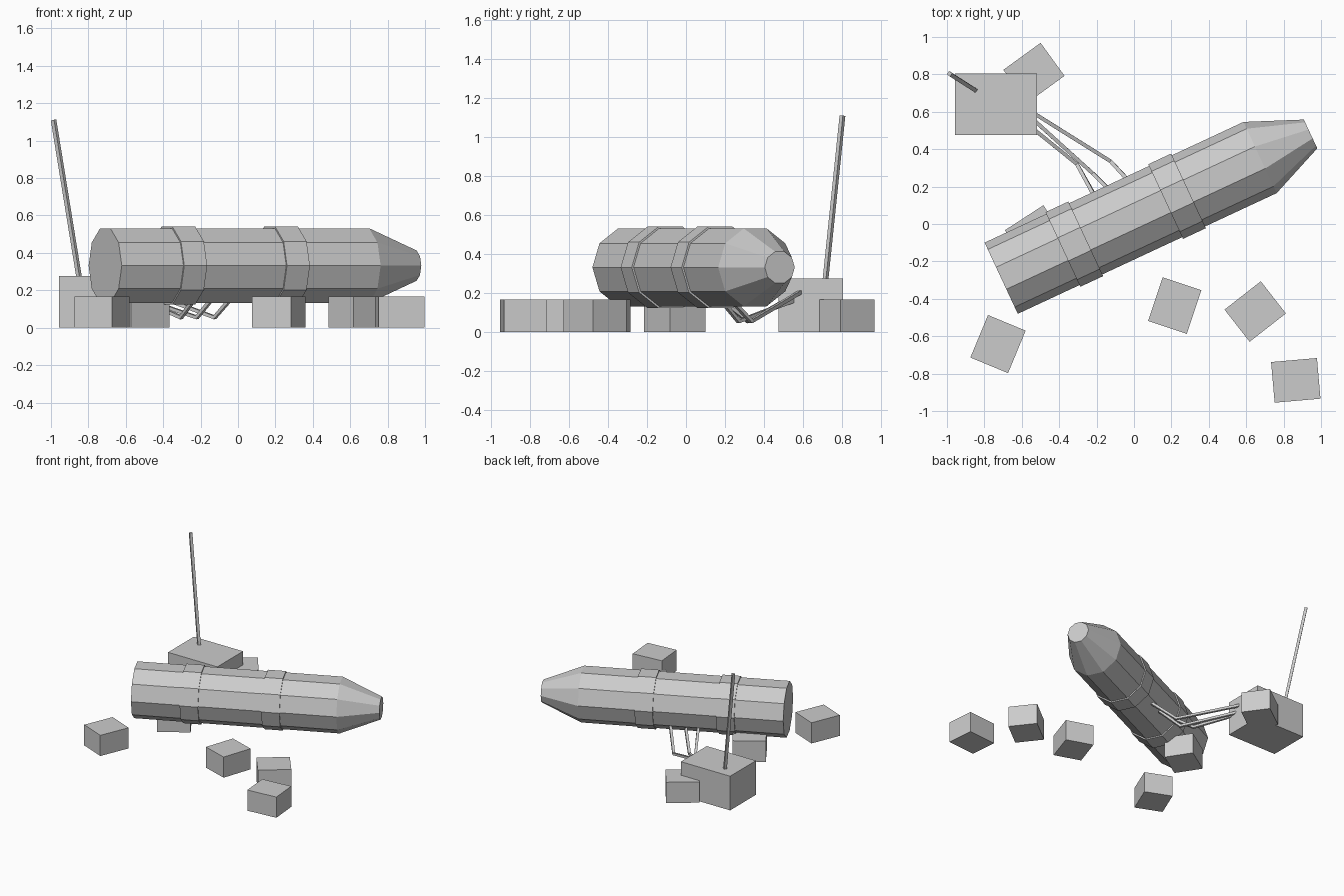
import bpy, bmesh, math
from mathutils import Vector, Matrix

if "Cube" in bpy.data.objects:
    bpy.data.objects.remove(bpy.data.objects["Cube"])


def make_object(name, bm):
    bmesh.ops.recalc_face_normals(bm, faces=bm.faces)
    mesh = bpy.data.meshes.new(name)
    bm.to_mesh(mesh)
    bm.free()
    obj = bpy.data.objects.new(name, mesh)
    bpy.context.collection.objects.link(obj)
    return obj


def box(name, cx, cy, size, angle=0.0):
    """Box resting on the ground, turned about z."""
    bm = bmesh.new()
    bmesh.ops.create_cube(bm, size=1)
    bm.transform(Matrix.Translation((cx, cy, size[2] / 2))
                 @ Matrix.Rotation(math.radians(angle), 4, 'Z')
                 @ Matrix.Diagonal((*size, 1)))
    return make_object(name, bm)


def lathe(name, profile, sides, matrix):
    """Closed solid of (distance, radius) rings along local x."""
    bm = bmesh.new()
    rings = []
    for d, r in profile:
        rings.append([bm.verts.new((d, r * math.cos(2 * math.pi * i / sides),
                                    r * math.sin(2 * math.pi * i / sides)))
                      for i in range(sides)])
    for a, b in zip(rings, rings[1:]):
        for i in range(sides):
            j = (i + 1) % sides
            bm.faces.new((a[i], a[j], b[j], b[i]))
    bm.faces.new(rings[0])
    bm.faces.new(rings[-1])
    bm.transform(matrix)
    return make_object(name, bm)


def rod(name, points, radius, sides=4):
    """Thin bent rod following the points, capped at both ends."""
    pts = [Vector(p) for p in points]
    bm = bmesh.new()
    rings = []
    for k, p in enumerate(pts):
        before = (p - pts[k - 1]).normalized() if k else Vector()
        after = (pts[k + 1] - p).normalized() if k < len(pts) - 1 else Vector()
        t = (before + after).normalized()
        u = t.cross(Vector((0.6, 0.8, 0))).normalized()
        v = t.cross(u)
        rings.append([bm.verts.new(p + radius * (math.cos(a) * u + math.sin(a) * v))
                      for a in (2 * math.pi * (i + 0.5) / sides for i in range(sides))])
    for a, b in zip(rings, rings[1:]):
        for i in range(sides):
            j = (i + 1) % sides
            bm.faces.new((a[i], a[j], b[j], b[i]))
    bm.faces.new(rings[0])
    bm.faces.new(rings[-1])
    return make_object(name, bm)


# Ten-sided casing lying at an angle, tapering to a blunt nose
axis = Matrix.Translation((-0.71, -0.29, 0.332)) @ Matrix.Rotation(math.radians(25), 4, 'Z')
lathe("casing", [(0, 0.21), (1.527, 0.21), (1.825, 0.085)], 10, axis)

# Raised bands around the casing
for name, start in (("rear_band", 0.364), ("front_band", 0.97)):
    lathe(name, [(start, 0.22), (start + 0.135, 0.22)], 10, axis)

# Control box with its tilted antenna
box("control_box", -0.738, 0.64, (0.44, 0.33, 0.276))
rod("antenna", [(-0.848, 0.715, 0.26), (-0.986, 0.803, 1.11)], 0.015)

# Cables sagging from the control box to the underside of the casing
cables = [
    [(-0.54, 0.595, 0.21), (-0.125, 0.335, 0.055), (0.0, 0.2, 0.2)],
    [(-0.54, 0.56, 0.165), (-0.22, 0.27, 0.055), (-0.11, 0.16, 0.19)],
    [(-0.54, 0.51, 0.16), (-0.305, 0.32, 0.055), (-0.2, 0.13, 0.2)],
]
for i, path in enumerate(cables):
    rod(f"cable_{i + 1}", path, 0.014)

# Scattered blocks: x, y, angle of the long side
blocks = [(-0.727, -0.642, 67.5), (0.218, -0.436, 71.5), (0.648, -0.468, 38),
          (0.865, -0.836, 5), (-0.535, 0.808, 36), (-0.528, -0.058, 33)]
for i, (x, y, angle) in enumerate(blocks):
    box(f"block_{i + 1}", x, y, (0.246, 0.218, 0.167), angle)
